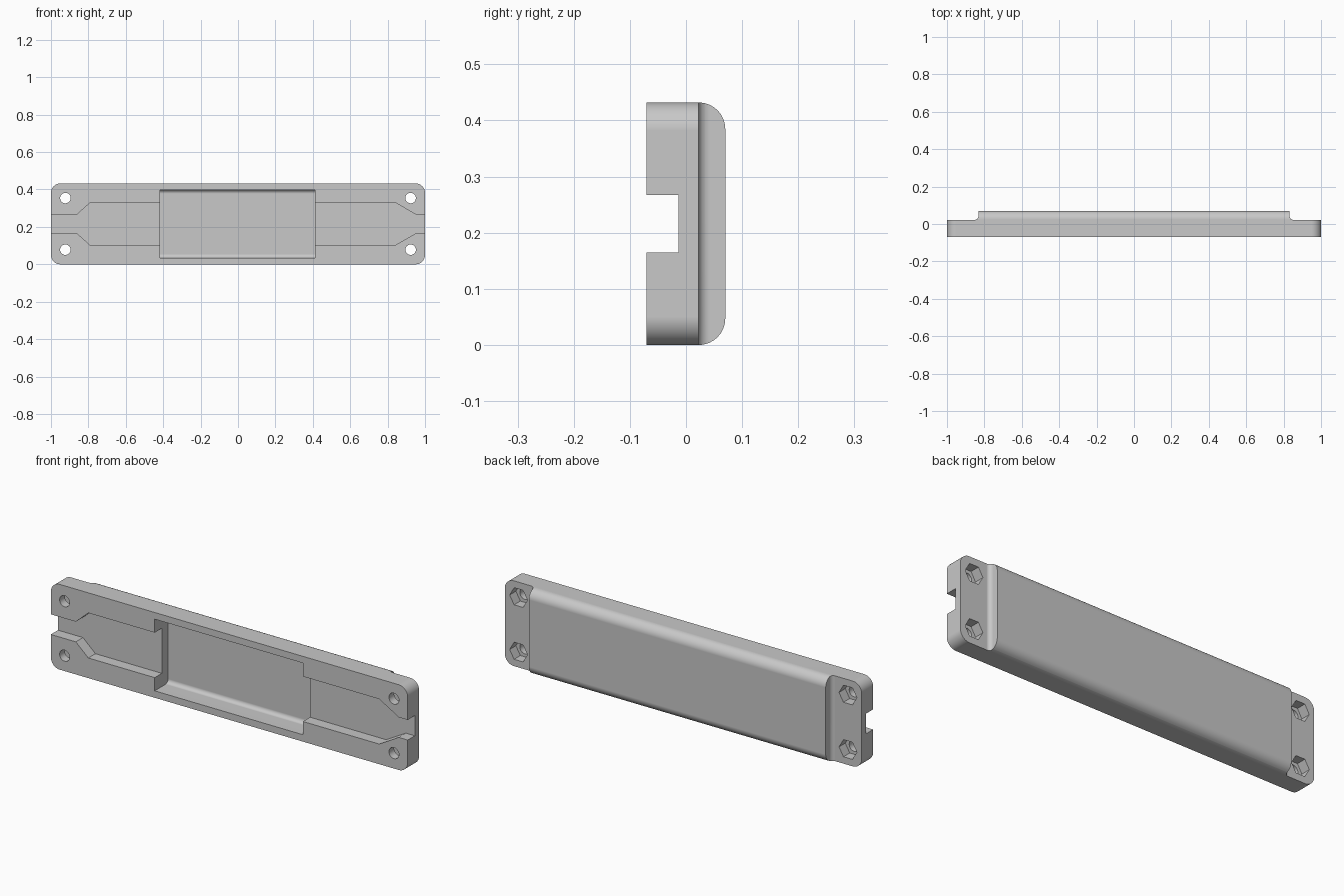
import bpy, bmesh, math
from mathutils import Vector

cube = bpy.data.objects.get("Cube")
if cube:
    bpy.data.objects.remove(cube, do_unlink=True)

grey = bpy.data.materials.new("plain grey")
grey.use_nodes = True
grey.diffuse_color = (0.58, 0.58, 0.58, 1)
grey.node_tree.nodes["Principled BSDF"].inputs["Base Color"].default_value = grey.diffuse_color

HEIGHT = 0.432
FRONT, BACK = -0.07, 0.07
MID = HEIGHT / 2


def fillet(corners, steps=10):
    """Round each (u, v, radius) corner of a polygon."""
    out = []
    for i, (u, v, r) in enumerate(corners):
        p = Vector((u, v))
        if not r:
            out.append(p)
            continue
        a = (Vector(corners[i - 1][:2]) - p).normalized()
        b = (Vector(corners[(i + 1) % len(corners)][:2]) - p).normalized()
        half = a.angle(b) / 2
        centre = p + (a + b).normalized() * r / math.sin(half)
        start = p + a * r / math.tan(half) - centre
        end = p + b * r / math.tan(half) - centre
        out += [centre + start.lerp(end, k / steps).normalized() * r
                for k in range(steps + 1)]
    return out


def prism(name, pts, axis, lo, hi):
    """Extrude a flat outline along one axis."""
    place = {"x": lambda u, v, w: (w, u, v),
             "y": lambda u, v, w: (u, w, v),
             "z": lambda u, v, w: (u, v, w)}[axis]
    bm = bmesh.new()
    rings = [[bm.verts.new(place(p[0], p[1], w)) for p in pts] for w in (lo, hi)]
    for ring in rings:
        bm.faces.new(ring)
    for i in range(len(pts)):
        j = (i + 1) % len(pts)
        bm.faces.new((rings[0][i], rings[0][j], rings[1][j], rings[1][i]))
    bmesh.ops.recalc_face_normals(bm, faces=bm.faces)
    mesh = bpy.data.meshes.new(name)
    bm.to_mesh(mesh)
    bm.free()
    mesh.materials.append(grey)
    obj = bpy.data.objects.new(name, mesh)
    bpy.context.collection.objects.link(obj)
    return obj


def ngon(x, z, r, sides):
    return [(x + r * math.cos(math.tau * k / sides), z + r * math.sin(math.tau * k / sides))
            for k in range(sides)]


def combine(target, tool, operation="DIFFERENCE"):
    tool.hide_render = True
    bpy.context.view_layer.objects.active = target
    mod = target.modifiers.new("cut", "BOOLEAN")
    mod.operation, mod.solver, mod.object = operation, "EXACT", tool
    bpy.ops.object.modifier_apply(modifier=mod.name)
    bpy.data.objects.remove(tool, do_unlink=True)


# Housing: long section with rounded back edges, trimmed to a rounded outline
housing = prism("housing", fillet([(FRONT, 0, 0), (BACK, 0, 0.047),
                                   (BACK, HEIGHT, 0.047), (FRONT, HEIGHT, 0)]),
                "x", -1.1, 1.1)
outline = fillet([(-1, 0, 0.05), (1, 0, 0.05), (1, HEIGHT, 0.05), (-1, HEIGHT, 0.05)])
combine(housing, prism("outline", outline, "y", -0.2, 0.2), "INTERSECT")

# Lowered mounting lands at both ends of the back
for s in (-1, 1):
    step = fillet([(s * 0.832, 0.2, 0), (s * 0.832, 0.022, 0.02),
                   (s * 1.2, 0.022, 0), (s * 1.2, 0.2, 0)])
    combine(housing, prism("land_cutter", step, "z", -0.1, 0.6))

# Cable channel in the front, narrowing towards both ends
NARROW, WIDE = 0.051, 0.114
upper = [(-1.1, NARROW), (-0.86, NARROW), (-0.79, WIDE),
         (0.84, WIDE), (0.95, NARROW), (1.1, NARROW)]
channel = [(x, MID + h) for x, h in upper] + [(x, MID - h) for x, h in reversed(upper)]
combine(housing, prism("channel_cutter", channel, "y", -0.2, -0.013))

# Deep centre pocket with filleted floor edges
pocket = fillet([(-0.2, 0.035, 0), (0.037, 0.035, 0.02),
                 (0.037, 0.398, 0.02), (-0.2, 0.398, 0)])
combine(housing, prism("pocket_cutter", pocket, "x", -0.418, 0.413))

# Screw holes with hexagonal nut pockets from the back
for x in (-0.923, 0.923):
    for z in (MID - 0.138, MID + 0.138):
        combine(housing, prism("hole_cutter", ngon(x, z, 0.028, 32), "y", -0.2, 0.2))
        combine(housing, prism("nut_cutter", ngon(x, z, 0.05, 6), "y", -0.028, 0.2))

# Smooth fillets with crisp edges
bpy.ops.object.select_all(action="DESELECT")
housing.select_set(True)
bpy.context.view_layer.objects.active = housing
bpy.ops.object.shade_smooth_by_angle(angle=math.radians(30))
weighted = housing.modifiers.new("weighted normals", "WEIGHTED_NORMAL")
weighted.keep_sharp = True
